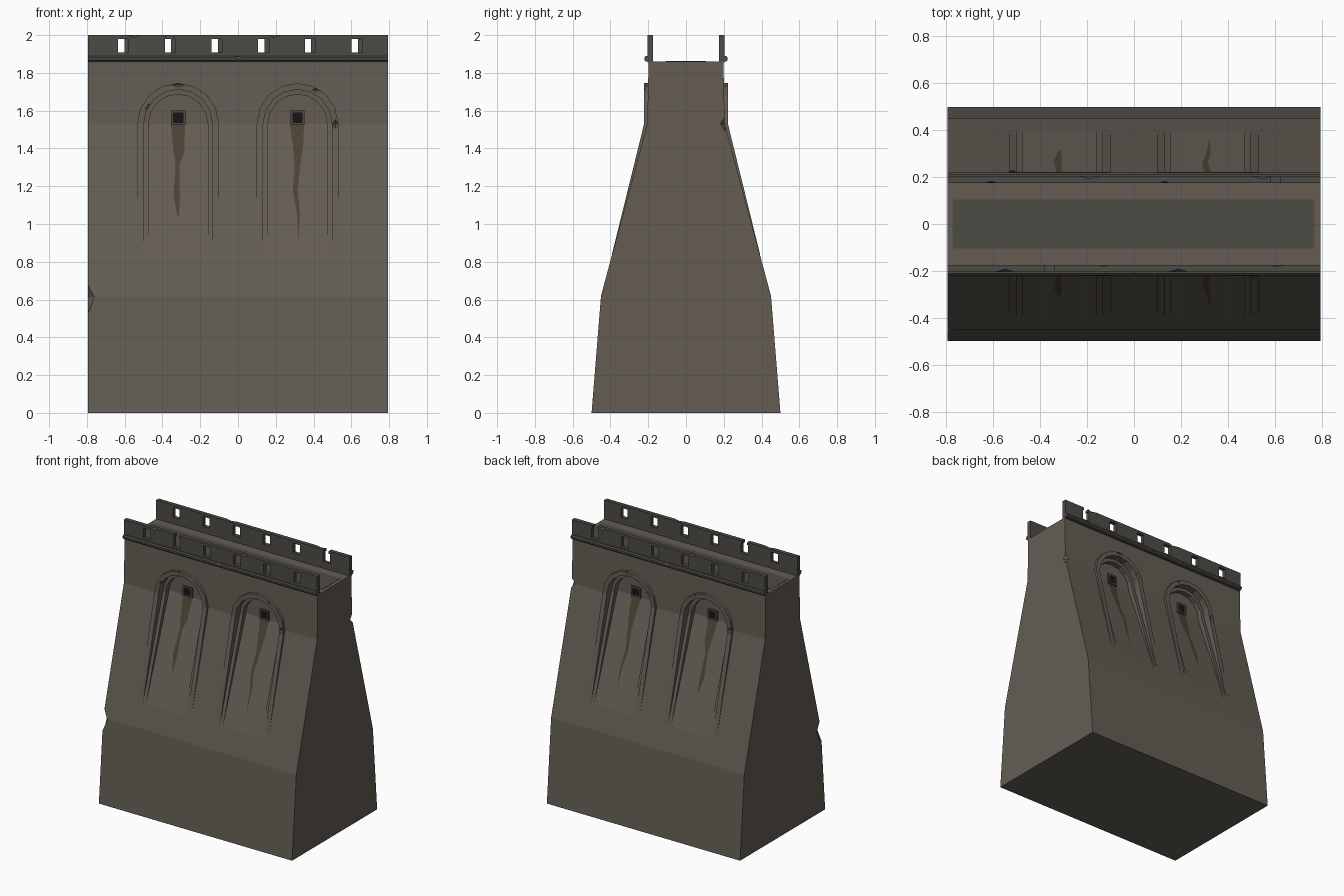
import bpy, bmesh, math
from mathutils import Vector

if "Cube" in bpy.data.objects:
    bpy.data.objects.remove(bpy.data.objects["Cube"])

HALF = 0.795          # half length of the wall
SPRING = 1.53         # height where arches spring and the wall turns upright
ARCH_X = (-0.317, 0.315)
SEG = 8


def material(name, r, g, b):
    m = bpy.data.materials.new(name)
    m.diffuse_color = (r, g, b, 1)
    m.use_nodes = True
    m.node_tree.nodes["Principled BSDF"].inputs["Base Color"].default_value = m.diffuse_color
    return m


STONE = material("stone", 0.125, 0.108, 0.088)
TRIM = material("trim_stone", 0.075, 0.07, 0.06)
STAIN = material("stain", 0.07, 0.055, 0.033)
DARK = material("dark", 0.008, 0.008, 0.008)


def mesh_obj(name, verts, faces, mat=None):
    me = bpy.data.meshes.new(name)
    bm = bmesh.new()
    vs = [bm.verts.new(v) for v in verts]
    for f in faces:
        bm.faces.new([vs[i] for i in f])
    bmesh.ops.recalc_face_normals(bm, faces=bm.faces)
    bm.to_mesh(me)
    bm.free()
    ob = bpy.data.objects.new(name, me)
    bpy.context.collection.objects.link(ob)
    if mat:
        me.materials.append(mat)
    return ob


def box(name, lo, hi, mat=None):
    v = [(x, y, z) for x in (lo[0], hi[0]) for y in sorted((lo[1], hi[1])) for z in (lo[2], hi[2])]
    f = [(0, 1, 3, 2), (4, 6, 7, 5), (0, 4, 5, 1), (2, 3, 7, 6), (0, 2, 6, 4), (1, 5, 7, 3)]
    return mesh_obj(name, v, f, mat)


def extrude_x(name, profile, x0, x1, mat):
    n = len(profile)
    v = [(x, y, z) for x in (x0, x1) for y, z in profile]
    f = [tuple(range(n)), tuple(range(n, 2 * n))]
    f += [(i, (i + 1) % n, n + (i + 1) % n, n + i) for i in range(n)]
    return mesh_obj(name, v, f, mat)


def chip(c, s):
    # octahedral bite used for broken edges
    v = [Vector(c) + Vector([s[a] * d if k == a else 0 for k in range(3)]) for a in range(3) for d in (1, -1)]
    f = [(a, b, d) for a in (0, 1) for b in (2, 3) for d in (4, 5)]
    return mesh_obj("chip_cutter", v, f)


def cut(ob, cutter):
    mod = ob.modifiers.new("cut", 'BOOLEAN')
    mod.operation, mod.solver, mod.object = 'DIFFERENCE', 'EXACT', cutter
    cutter.hide_render = True
    bpy.context.view_layer.objects.active = ob
    bpy.ops.object.modifier_apply(modifier=mod.name)
    bpy.data.objects.remove(cutter)


def wall_y(z):
    if z > SPRING:
        return 0.205 - (z - SPRING) * 0.007 / 0.33
    return 0.45 - (z - 0.62) * 0.245 / 0.91


def arch_line(cx, r, bottom):
    # open outline: right foot, arc, left foot
    arc = [(cx + r * math.cos(math.pi * i / SEG), SPRING + r * math.sin(math.pi * i / SEG)) for i in range(SEG + 1)]
    return [(cx + r, bottom)] + arc + [(cx - r, bottom)]


def niche_cutter(cx, r, s, y_top, y_bot):
    pts = arch_line(cx, r, 0.77)
    n = len(pts)
    v = [(x, s * 0.7, z) for x, z in pts]
    v += [(x, s * (y_bot if z < SPRING - 0.1 else y_top), z) for x, z in pts]
    f = [tuple(range(n)), tuple(range(n + 1, 2 * n - 1)), (n, n + 1, 2 * n - 2, 2 * n - 1)]
    f += [(i, (i + 1) % n, n + (i + 1) % n, n + i) for i in range(n)]
    return mesh_obj("niche_cutter", v, f)


def arch_rim(cx, s):
    # raised band that fades into the slope towards its feet
    v = []
    for r in (0.216, 0.182):
        for x, z in arch_line(cx, r, 0.84):
            front = 0.222 if z > SPRING - 0.1 else wall_y(z) + 0.001
            v += [(x, s * front, z), (x, s * (wall_y(z) - 0.001), z)]
    n = SEG + 3
    f = []
    for i in range(n - 1):
        a, b = 2 * i, 2 * (n + i)
        f += [(a, a + 2, b + 2, b), (a + 1, b + 1, b + 3, a + 3), (a, a + 1, a + 3, a + 2), (b, b + 2, b + 3, b + 1)]
    for i in (0, n - 1):
        a, b = 2 * i, 2 * (n + i)
        f.append((a, b, b + 1, a + 1))
    return mesh_obj("arch_rim", v, f, STONE)


def floor_y(z):
    return 0.132 + (SPRING - z) * (0.412 - 0.132) / (SPRING - 0.77)


def stain(rows, s):
    v = [(x, s * (floor_y(z) + 0.002), z) for l, r, z in rows for x in (l, r)]
    f = [(2 * i, 2 * i + 1, 2 * i + 3, 2 * i + 2) for i in range(len(rows) - 1)]
    return mesh_obj("water_stain", v, f, STAIN)


# Battered wall body
half = [(0.5, 0), (0.45, 0.62), (0.205, SPRING), (0.198, 1.86)]
body = extrude_x("wall_body", half + [(-y, z) for y, z in reversed(half)], -HALF, HALF, STONE)

STAINS = [
    [(-0.355, -0.28, 1.525), (-0.34, -0.285, 1.38), (-0.33, -0.31, 1.31), (-0.342, -0.308, 1.15), (-0.32, -0.313, 1.04)],
    [(0.275, 0.35, 1.525), (0.29, 0.345, 1.42), (0.3, 0.33, 1.31), (0.29, 0.315, 1.18), (0.31, 0.328, 1.07), (0.32, 0.322, 0.92)],
]

# Stepped niches with rims, drain windows and stains, on both faces
for s in (-1, 1):
    for cx, rows in zip(ARCH_X, STAINS):
        cut(body, niche_cutter(cx, 0.182, s, 0.17, 0.411))
        cut(body, niche_cutter(cx, 0.157, s, 0.132, 0.412))
        rim = arch_rim(cx, s)
        if cx * s < 0:
            cut(rim, chip((cx - 0.2 * s * -1 * -1, s * 0.225, 1.53), (0.02, 0.015, 0.03)))
            cut(rim, chip((cx + 0.1, s * 0.225, 1.71), (0.03, 0.012, 0.015)))
        else:
            cut(rim, chip((cx - 0.155, s * 0.225, 1.61), (0.025, 0.015, 0.035)))
            cut(rim, chip((cx, s * 0.225, 1.735), (0.04, 0.012, 0.012)))
        frame = box("window_frame", (cx - 0.038, s * 0.125, 1.525), (cx + 0.038, s * 0.145, 1.601), TRIM)
        cut(frame, box("hole", (cx - 0.025, s * 0.1, 1.538), (cx + 0.025, s * 0.2, 1.588)))
        box("window_hole", (cx - 0.026, s * 0.128, 1.537), (cx + 0.026, s * 0.134, 1.589), DARK)
        stain(rows, s)

# Broken corners of the body
cut(body, chip((-HALF, -0.45, 0.61), (0.035, 0.05, 0.1)))
cut(body, chip((HALF, 0.207, 1.53), (0.03, 0.025, 0.04)))

# Walkway paving
box("walkway_paving", (-0.775, -0.105, 1.857), (0.77, 0.105, 1.862), TRIM)

# Parapets and ledges, the back pair being the front pair turned half round
for s in (-1, 1):
    k = -s
    parapet = box("parapet", (-HALF, s * 0.174, 1.855), (HALF, s * 0.204, 2.0), TRIM)
    for i in range(6):
        x = k * (-0.607 + 0.2474 * i)
        cut(parapet, box("loop", (x - 0.028, s * 0.1, 1.907), (x + 0.028, s * 0.3, 1.98)))
    gap = -0.362 if s < 0 else 0.605
    cut(parapet, box("gap", (gap - 0.02, s * 0.1, 1.95), (gap + 0.02, s * 0.3, 2.1)))
    for x in (-0.13, 0.61):
        cut(parapet, chip((k * x, s * 0.174, 2.0), (0.03, 0.008, 0.012)))
    for x in (-0.55, 0.19):
        cut(parapet, chip((k * x, s * 0.204, 2.0), (0.04, 0.012, 0.012)))
    prof = [(0.195, 1.86), (0.212, 1.86), (0.22, 1.868), (0.22, 1.882), (0.212, 1.89), (0.195, 1.89)]
    ledge = extrude_x("ledge", [(s * y, z) for y, z in prof], -HALF, HALF, TRIM)
    cut(ledge, chip((0, s * 0.222, 1.888), (0.04, 0.015, 0.02)))
